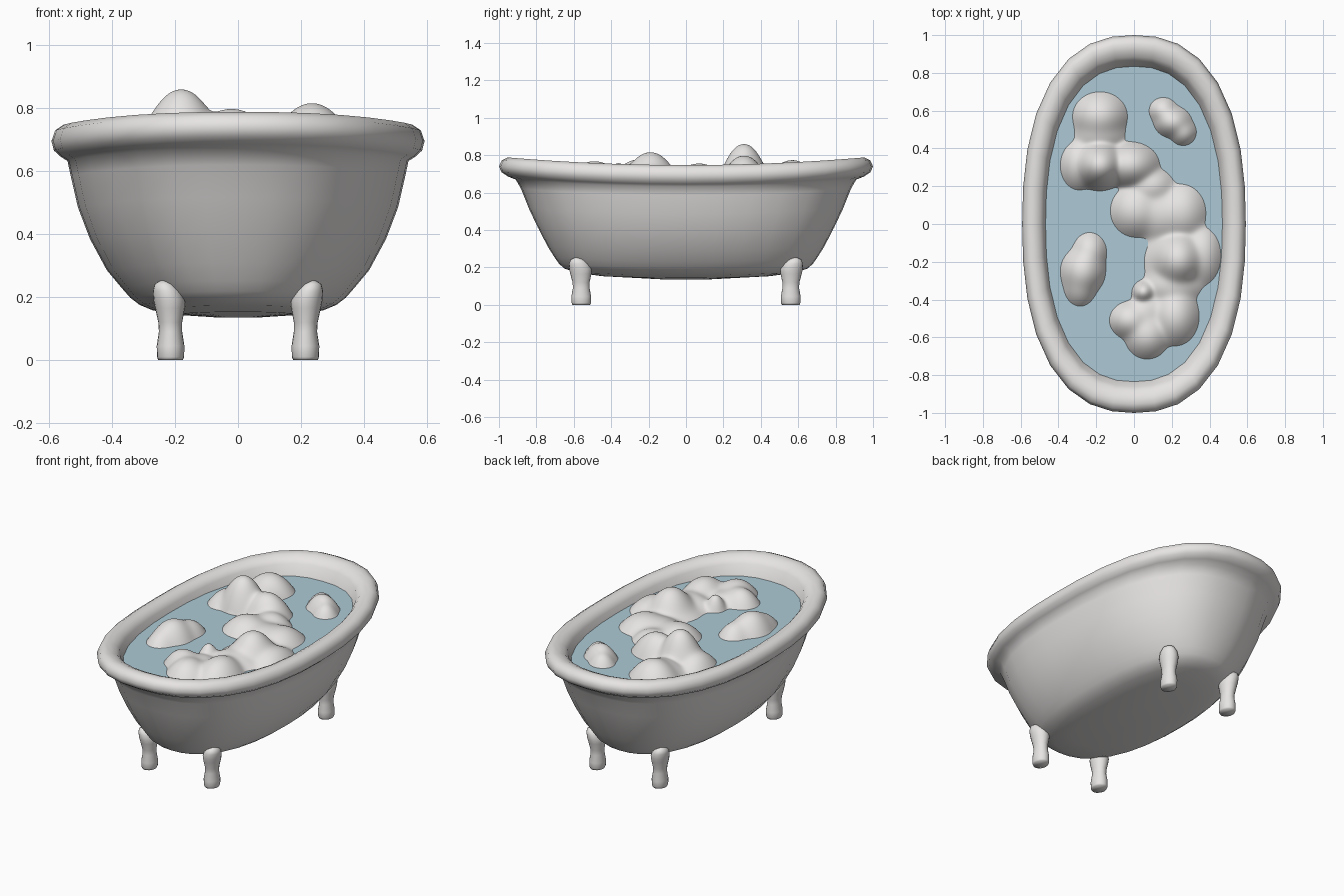
import bpy, bmesh, math

if "Cube" in bpy.data.objects:
    bpy.data.objects.remove(bpy.data.objects["Cube"])

def material(name, rgb):
    m = bpy.data.materials.new(name)
    m.diffuse_color = (*rgb, 1)
    m.use_nodes = True
    m.node_tree.nodes["Principled BSDF"].inputs["Base Color"].default_value = m.diffuse_color
    return m

WHITE = material("white_enamel", (0.80, 0.78, 0.77))
BLUE = material("water_blue", (0.42, 0.59, 0.67))
WATER_Z = .675

def make(name, bm, mat):
    bmesh.ops.recalc_face_normals(bm, faces=bm.faces[:])
    me = bpy.data.meshes.new(name)
    bm.to_mesh(me)
    bm.free()
    me.materials.append(mat)
    for p in me.polygons:
        p.use_smooth = True
    ob = bpy.data.objects.new(name, me)
    bpy.context.collection.objects.link(ob)
    return ob

def oval(a, b, n, power):
    """Points of a superellipse."""
    pts = []
    for i in range(n):
        t = 2 * math.pi * i / n
        c, s = math.cos(t), math.sin(t)
        r = (abs(c) ** power + abs(s) ** power) ** (-1 / power)
        pts.append((a * c * r, b * s * r))
    return pts

def loft(bm, rings, n, power=2, lift=0, cap_end=False):
    """Skin rings of (cx, cy, a, b, z); lift raises z toward the ends."""
    loops = [[bm.verts.new((cx + x, cy + y, z + lift * (cy + y) ** 2))
              for x, y in oval(a, b, n, power)] for cx, cy, a, b, z in rings]
    for p, q in zip(loops, loops[1:]):
        for i in range(n):
            j = (i + 1) % n
            bm.faces.new((p[i], p[j], q[j], q[i]))
    bm.faces.new(loops[0][::-1])
    if cap_end:
        bm.faces.new(loops[-1])

# Tub shell with rolled rim: half width, half length, height; ends sweep upward
FULL = 2.4
profile = [(.06, .12, .135), (.20, .45, .144), (.27, .59, .158), (.312, .65, .175),
           (.342, .678, .198), (.37, .702, .23), (.416, .738, .285), (.47, .792, .385),
           (.508, .841, .485), (.531, .882, .585), (.541, .91, .632), (.562, .952, .645),
           (.584, .986, .665), (.592, 1.0, .695), (.58, .985, .729), (.553, .953, .747),
           (.52, .917, .744), (.495, .885, .732), (.478, .862, .71), (.458, .833, .64),
           (.42, .79, .55)]
bm = bmesh.new()
loft(bm, [(0, 0, a, b, z) for a, b, z in profile], 32, FULL, .045)
make("tub", bm, WHITE)

# Water surface
bm = bmesh.new()
bm.faces.new([bm.verts.new((x, y, WATER_Z)) for x, y in oval(.470, .84, 32, FULL)])
water = make("water", bm, BLUE)
if water.data.polygons[0].normal.z < 0:
    water.data.flip_normals()

# Four feet, thicker and leaning outward at the top: radius, height, outward shift
foot = [(.039, 0, 0), (.043, .01, 0), (.044, .045, 0), (.037, .09, 0), (.038, .12, .001),
        (.047, .165, .002), (.050, .19, .004), (.045, .22, .011), (.032, .242, .018),
        (.012, .252, .02)]
for sx, nx in ((-1, "left"), (1, "right")):
    for sy, ny in ((-1, "front"), (1, "back")):
        bm = bmesh.new()
        loft(bm, [(sx * (.214 + s), sy * (.56 + s), r, r * 1.2, z) for r, z, s in foot],
             20, cap_end=True)
        make(f"{ny}_{nx}_foot", bm, WHITE)

# Foam: smooth blend of domes (x, y, radius x, radius y, height) over the water
def foam(name, domes, step=.01, k=.02):
    def height(x, y):
        total = 0
        for cx, cy, rx, ry, h in domes:
            d = math.hypot((x - cx) / rx, (y - cy) / ry)
            total += math.exp(max((h + .022) * (1 - d ** 2.1), -.5) / k)
        return WATER_Z + k * math.log(total)
    x0 = min(d[0] - d[2] for d in domes) - .06
    x1 = max(d[0] + d[2] for d in domes) + .06
    y0 = min(d[1] - d[3] for d in domes) - .06
    y1 = max(d[1] + d[3] for d in domes) + .06
    nx, ny = int((x1 - x0) / step), int((y1 - y0) / step)
    bm = bmesh.new()
    g = [[bm.verts.new((x0 + i * step, y0 + j * step,
                        height(x0 + i * step, y0 + j * step)))
          for j in range(ny)] for i in range(nx)]
    for i in range(nx - 1):
        for j in range(ny - 1):
            q = (g[i][j], g[i + 1][j], g[i + 1][j + 1], g[i][j + 1])
            if max(v.co.z for v in q) > WATER_Z - .002:
                bm.faces.new(q)
    bmesh.ops.delete(bm, geom=[v for v in bm.verts if not v.link_faces], context='VERTS')
    for v in bm.verts:
        v.co.z = max(v.co.z, WATER_Z - .015)
    ob = make(name, bm, WHITE)
    if sum(p.normal.z for p in ob.data.polygons) < 0:
        ob.data.flip_normals()

foam("main_foam", [
    (-.18, .57, .145, .13, .076), (-.18, .47, .13, .10, .04),
    (-.18, .31, .14, .135, .162), (-.29, .31, .10, .13, .05), (-.02, .31, .155, .125, .10),
    (.09, .20, .12, .10, .045), (.01, .07, .135, .14, .058), (.14, .05, .12, .14, .04),
    (.25, .06, .13, .15, .05), (.235, -.19, .14, .15, .118), (.20, -.20, .145, .16, .03),
    (.36, -.17, .10, .15, .04), (.20, -.33, .15, .10, .04), (.22, -.49, .125, .155, .07),
    (.07, -.46, .10, .10, .03), (-.02, -.51, .11, .10, .06), (.07, -.59, .12, .125, .058),
    (.05, -.36, .06, .06, .06)])
foam("left_foam", [(-.235, -.15, .09, .105, .045), (-.27, -.25, .12, .13, .08),
                   (-.285, -.33, .085, .105, .04)])
foam("right_foam", [(.155, .60, .075, .07, .035), (.205, .54, .10, .085, .06),
                    (.26, .485, .07, .07, .035)])
